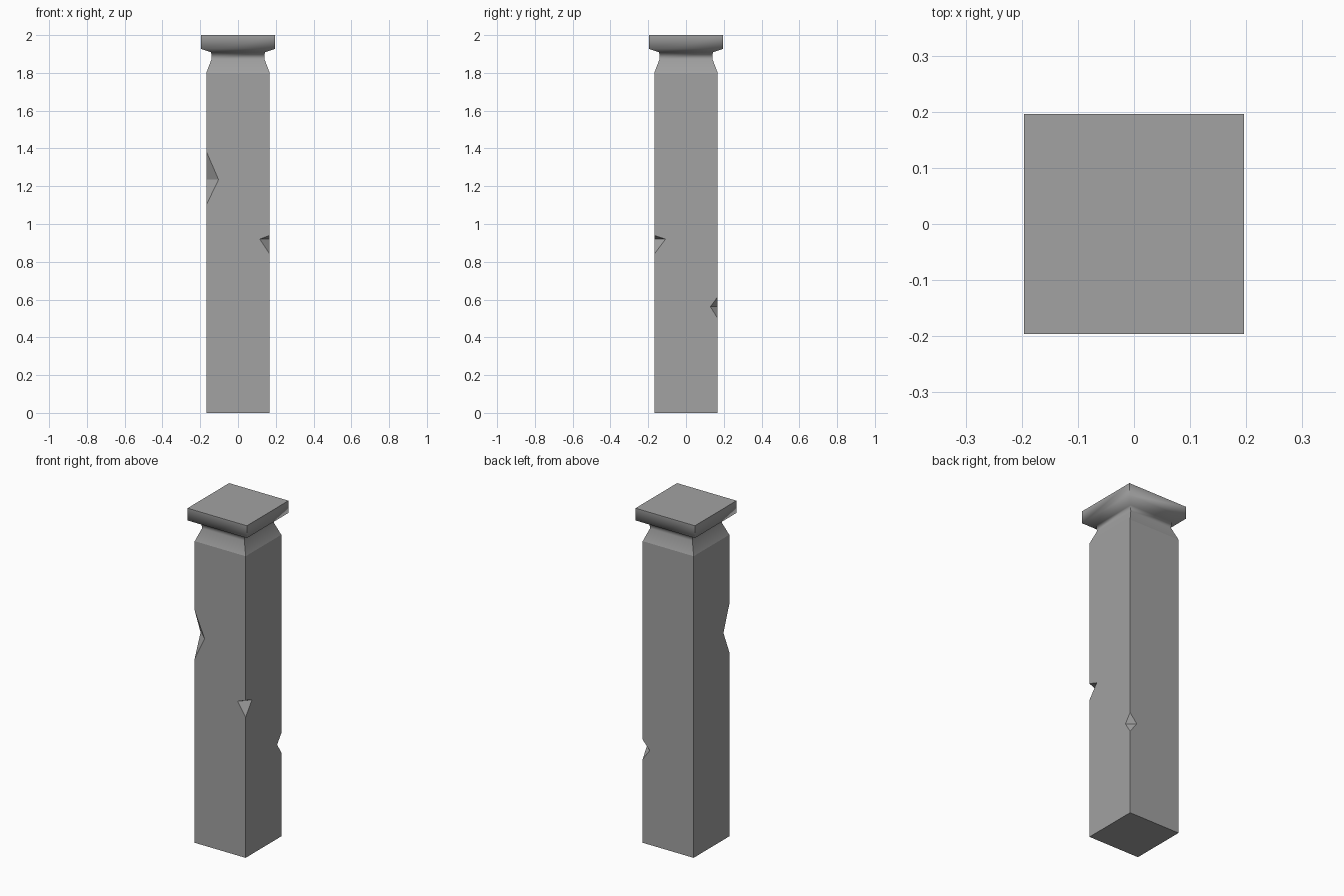
import bpy
import bmesh

cube = bpy.data.objects.get("Cube")
if cube:
    bpy.data.objects.remove(cube, do_unlink=True)

stone = bpy.data.materials.new("grey_stone")
stone.use_nodes = True
stone.diffuse_color = (0.36, 0.36, 0.36, 1)
stone.node_tree.nodes["Principled BSDF"].inputs["Base Color"].default_value = stone.diffuse_color

HALF = 0.168
SHAFT_TOP = 1.8
CORNERS = [(-1, -1), (1, -1), (1, 1), (-1, 1)]


def finish(bm, name):
    bmesh.ops.remove_doubles(bm, verts=bm.verts, dist=0.0001)
    bmesh.ops.recalc_face_normals(bm, faces=bm.faces)
    mesh = bpy.data.meshes.new(name)
    bm.to_mesh(mesh)
    bm.free()
    mesh.materials.append(stone)
    obj = bpy.data.objects.new(name, mesh)
    bpy.context.collection.objects.link(obj)
    return obj


def square(bm, half, z):
    return [bm.verts.new((x * half, y * half, z)) for x, y in CORNERS]


# Chipped corners: bottom z, middle z, top z, width on the x face, width on the y face
CHIPS = {
    0: (1.10, 1.235, 1.385, 0.055, 0.065),
    1: (0.84, 0.92, 0.94, 0.06, 0.053),
    2: (0.50, 0.562, 0.615, 0.039, 0.046),
}

# Shaft: four sides whose outlines follow the chips
bm = bmesh.new()
bottom = square(bm, HALF, 0)
top = square(bm, HALF, SHAFT_TOP)
notches = {}
for i, (low, mid, high, on_x, on_y) in CHIPS.items():
    sx, sy = CORNERS[i]
    x, y = sx * HALF, sy * HALF
    v_low, v_high = bm.verts.new((x, y, low)), bm.verts.new((x, y, high))
    v_x = bm.verts.new((x, y - sy * on_x, mid))
    v_y = bm.verts.new((x - sx * on_y, y, mid))
    bm.faces.new((v_low, v_x, v_y))
    bm.faces.new((v_high, v_y, v_x))
    notches[i] = (v_low, v_high, v_x, v_y)


def notch(i, faces_y):
    if i not in notches:
        return []
    v_low, v_high, v_x, v_y = notches[i]
    return [v_low, v_y if faces_y else v_x, v_high]


for i in range(4):
    j = (i + 1) % 4
    faces_y = i % 2 == 0
    bm.faces.new([bottom[i], bottom[j]] + notch(j, faces_y)
                 + [top[j], top[i]] + notch(i, faces_y)[::-1])
bm.faces.new(bottom[::-1])
finish(bm, "shaft")

# Neck and cap slab: stacked square rings
PROFILE = [(HALF, SHAFT_TOP), (0.14, 1.873), (0.142, 1.909), (0.196, 1.927), (0.196, 2.0)]
bm = bmesh.new()
rings = [square(bm, half, z) for half, z in PROFILE]
for a, b in zip(rings, rings[1:]):
    for i in range(4):
        j = (i + 1) % 4
        bm.faces.new((a[i], a[j], b[j], b[i]))
bm.faces.new(rings[-1])
capital = finish(bm, "neck_and_cap")

# Soft shading across the neck, crisp corners and slab
bpy.context.view_layer.objects.active = capital
capital.select_set(True)
bpy.ops.object.shade_smooth_by_angle(angle=1.3)
